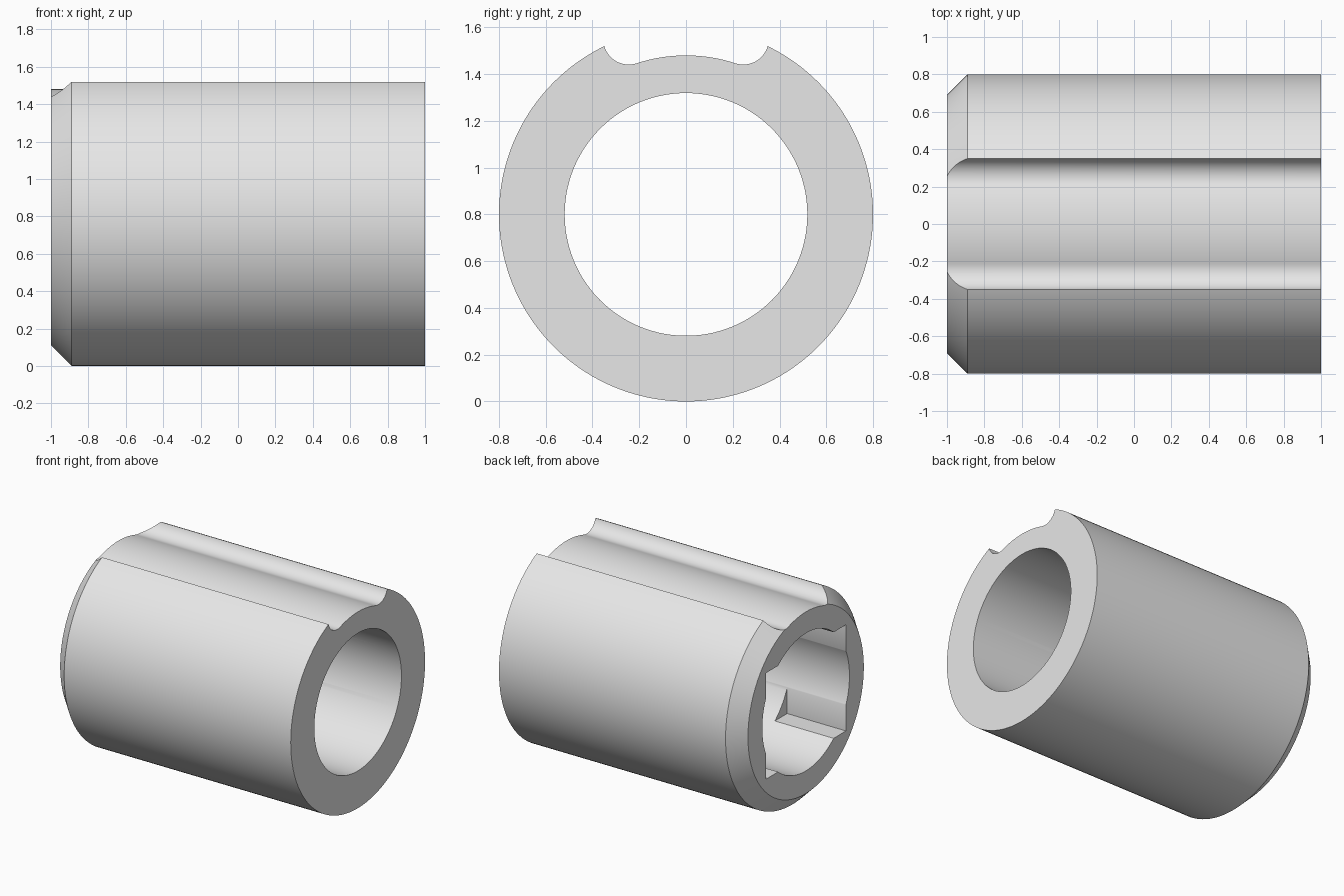
import bpy
import bmesh
from math import sin, cos, pi, atan2, hypot, radians

AXIS_Z = 0.8          # height of the sleeve axis
OUTER, BORE, RIM = 0.8, 0.519, 0.69
LAND = 0.68           # radius of the floor of the top channel

cube = bpy.data.objects.get("Cube")
if cube:
    bpy.data.objects.remove(cube, do_unlink=True)

grey = bpy.data.materials.new("light_grey")
grey.use_nodes = True
colour = (0.8, 0.8, 0.8, 1)
grey.diffuse_color = colour
grey.node_tree.nodes["Principled BSDF"].inputs["Base Color"].default_value = colour


def arc(cy, cz, r, start, end, steps):
    """Points of an arc in the y-z plane."""
    angles = [start + (end - start) * i / steps for i in range(steps + 1)]
    return [(cy + r * cos(a), cz + r * sin(a)) for a in angles]


def loft(name, outline, stations):
    """Closed solid through scaled copies of an outline placed along x."""
    bm = bmesh.new()
    rings = [[bm.verts.new((x, y * s, z * s)) for y, z in outline]
             for x, s in stations]
    n = len(outline)
    for a, b in zip(rings, rings[1:]):
        for i in range(n):
            j = (i + 1) % n
            bm.faces.new((a[i], a[j], b[j], b[i]))
    bm.faces.new(rings[0])
    bm.faces.new(rings[-1])
    bmesh.ops.recalc_face_normals(bm, faces=bm.faces)
    mesh = bpy.data.meshes.new(name)
    bm.to_mesh(mesh)
    bm.free()
    mesh.materials.append(grey)
    obj = bpy.data.objects.new(name, mesh)
    bpy.context.collection.objects.link(obj)
    obj.location.z = AXIS_Z
    return obj


def circle(r, steps):
    return arc(0, 0, r, 0, 2 * pi, steps)[:-1]


# Sleeve with a chamfer on its right end
sleeve = loft("sleeve", circle(OUTER, 144),
              [(-1, RIM / OUTER), (-0.89, 1), (1, 1)])

# Round bore through the whole length
bore = loft("bore_cutter", circle(BORE, 112), [(-1.2, 1), (1.2, 1)])

# Rectangular socket in the chamfered end
socket = loft("socket_cutter",
              [(-0.477, -0.4), (0.477, -0.4), (0.477, 0.4), (-0.477, 0.4)],
              [(-1.2, 1), (-0.51, 1)])

# Top channel: raised land in the middle, a rounded groove on each side
fy, fz = 0.245, 0.75
fr = hypot(fy, fz) - LAND
tangent = atan2(fz, fy)
half = arc(fy, fz, fr, 0, tangent - pi, 16)
half += arc(0, 0, LAND, tangent, pi / 2, 12)[1:]
outline = [(0.355, 1.0)] + half
outline += [(-y, z) for y, z in reversed(outline[:-1])]
channel = loft("channel_cutter", outline, [(-1.2, 1), (1.2, 1)])

# Cut the sleeve and drop the cutters
bpy.ops.object.select_all(action="DESELECT")
bpy.context.view_layer.objects.active = sleeve
sleeve.select_set(True)
for cutter in (bore, socket, channel):
    cutter.hide_render = True
    mod = sleeve.modifiers.new(cutter.name, "BOOLEAN")
    mod.operation = "DIFFERENCE"
    mod.solver = "EXACT"
    mod.object = cutter
    bpy.ops.object.modifier_apply(modifier=mod.name)
    bpy.data.objects.remove(cutter, do_unlink=True)

bpy.ops.object.shade_smooth_by_angle(angle=radians(25))
